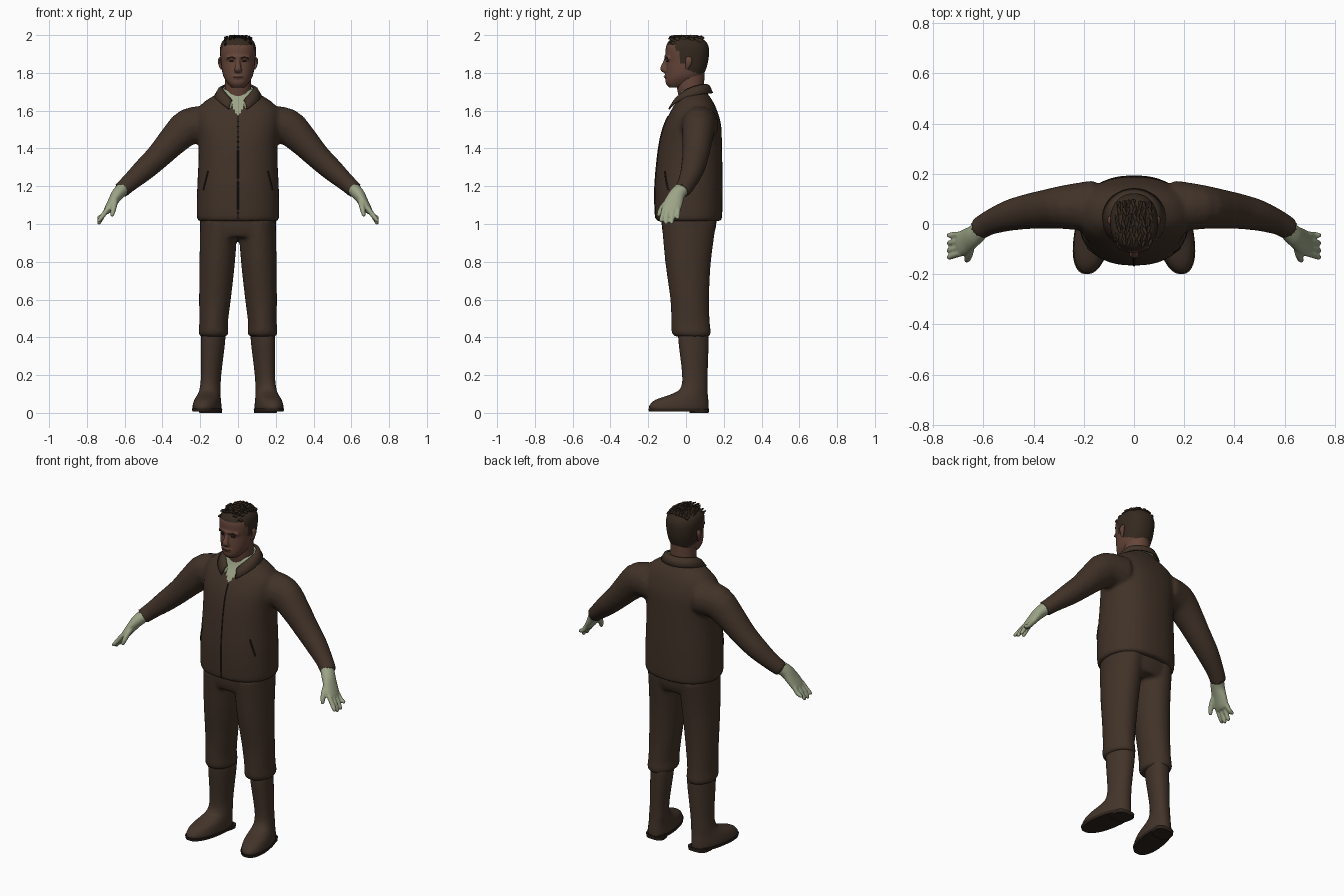
import bpy, bmesh, math, random
from mathutils import Vector

if "Cube" in bpy.data.objects:
    bpy.data.objects.remove(bpy.data.objects["Cube"])
random.seed(4)


def material(name, rgb):
    m = bpy.data.materials.new(name)
    m.use_nodes = True
    m.diffuse_color = (*rgb, 1)
    node = next(n for n in m.node_tree.nodes if n.type == "BSDF_PRINCIPLED")
    node.inputs["Base Color"].default_value = (*rgb, 1)
    node.inputs["Roughness"].default_value = 0.8
    return m


CLOTH = material("brown cloth", (.052, .032, .021))
LEATHER = material("boot leather", (.055, .034, .023))
SOLE = material("dark sole", (.025, .016, .011))
SEAM = material("dark seam", (.018, .011, .008))
SKIN = material("skin", (.13, .06, .042))
LIP = material("lip", (.075, .03, .022))
HAIR = material("hair", (.035, .022, .014))
PALE = material("pale green", (.33, .37, .24))


def smooth_rows(rows, k=4):
    """Catmull-Rom interpolation of number rows."""
    out = []
    for i in range(len(rows) - 1):
        a, b, c, d = (rows[min(max(i + j, 0), len(rows) - 1)] for j in (-1, 0, 1, 2))
        for t in (j / k for j in range(k)):
            out.append([q + .5 * t * (r - p + t * (2*p - 5*q + 4*r - s + t * (3*(q - r) + s - p)))
                        for p, q, r, s in zip(a, b, c, d)])
    return out + [list(rows[-1])]


def skin_rings(bm, rings):
    loops = [[bm.verts.new(p) for p in ring] for ring in rings]
    n = len(loops[0])
    for a, b in zip(loops, loops[1:]):
        for i in range(n):
            bm.faces.new((a[i], a[(i + 1) % n], b[(i + 1) % n], b[i]))
    bm.faces.new(loops[0])
    bm.faces.new(loops[-1])


def stack(bm, rows, side=1, power=2.0, splay=0, n=32, k=4):
    """Horizontal rings; row = z, centre x, half width, front y, back y."""
    rings = []
    for z, cx, rx, y0, y1 in smooth_rows(rows, k):
        ring = []
        for i in range(n):
            a = 2 * math.pi * i / n
            c, s = (math.copysign(abs(v) ** (2 / power), v) for v in (math.cos(a), math.sin(a)))
            y = (y0 + y1) / 2 + s * (y1 - y0) / 2
            ring.append((side * (cx + rx * c - splay * (y - .05)), y, z))
        rings.append(ring)
    skin_rings(bm, rings)


def limb(bm, rows, side=1, n=16, k=3):
    """Rings across a path; row = x, y, z, half depth, half height."""
    rows = smooth_rows(rows, k)
    pts = [Vector(r[:3]) for r in rows]
    rings = []
    for i, r in enumerate(rows):
        t = (pts[min(i + 1, len(pts) - 1)] - pts[max(i - 1, 0)]).normalized()
        u = Vector((0, 1, 0))
        u = (u - t * u.dot(t)).normalized()
        v = t.cross(u)
        ring = []
        for j in range(n):
            a = 2 * math.pi * j / n
            p = pts[i] + u * r[3] * math.cos(a) + v * r[4] * math.sin(a)
            ring.append((side * p.x, p.y, p.z))
        rings.append(ring)
    skin_rings(bm, rings)


def finish(name, bm, mats, voxel=0, relax=5, angle=50):
    bmesh.ops.recalc_face_normals(bm, faces=bm.faces)
    me = bpy.data.meshes.new(name)
    bm.to_mesh(me)
    bm.free()
    for m in mats:
        me.materials.append(m)
    ob = bpy.data.objects.new(name, me)
    bpy.context.collection.objects.link(ob)
    bpy.ops.object.select_all(action="DESELECT")
    ob.select_set(True)
    bpy.context.view_layer.objects.active = ob
    if voxel:
        mod = ob.modifiers.new("merge", "REMESH")
        mod.mode, mod.voxel_size = "VOXEL", voxel
        bpy.ops.object.modifier_apply(modifier="merge")
        mod = ob.modifiers.new("relax", "SMOOTH")
        mod.factor, mod.iterations = .5, relax
        bpy.ops.object.modifier_apply(modifier="relax")
    bpy.ops.object.shade_smooth_by_angle(angle=math.radians(angle))
    bpy.context.view_layer.update()
    return ob


def line_on(name, target, points, radius, mat):
    """Thin raised line laid on the front of a part; points are x, z."""
    cu = bpy.data.curves.new(name, "CURVE")
    cu.dimensions, cu.bevel_depth, cu.bevel_resolution = "3D", radius, 1
    cu.use_fill_caps = True
    sp = cu.splines.new("POLY")
    sp.points.add(len(points) - 1)
    for p, (x, z) in zip(sp.points, points):
        hit = target.ray_cast((x, -1, z), (0, 1, 0))[1]
        p.co = (x, hit.y, z, 1)
    cu.materials.append(mat)
    bpy.context.collection.objects.link(bpy.data.objects.new(name, cu))


# Jacket: torso and sleeves merged, with the open neck in shirt colour
bm = bmesh.new()
stack(bm, [(1.015, 0, .212, -.155, .185), (1.05, 0, .219, -.163, .192), (1.2, 0, .216, -.165, .194),
           (1.35, 0, .209, -.152, .192), (1.45, 0, .212, -.137, .19), (1.53, 0, .222, -.114, .185),
           (1.6, 0, .217, -.08, .165), (1.65, 0, .175, -.05, .142), (1.69, 0, .11, -.035, .115),
           (1.715, 0, .088, -.03, .105)], power=2.3)
for s in (1, -1):
    limb(bm, [(.16, .07, 1.525, .105, .1), (.26, .068, 1.515, .09, .098), (.34, .06, 1.445, .08, .082),
              (.42, .05, 1.36, .071, .068), (.5, .033, 1.285, .062, .06), (.58, .003, 1.213, .049, .047),
              (.62, -.022, 1.177, .046, .044)], s)
jacket = finish("jacket", bm, [CLOTH, PALE], .011, 5)
for f in jacket.data.polygons:
    c = f.center
    f.material_index = int(c.y < .03 and c.z > 1.575 and abs(c.x) < (c.z - 1.57) * .62)

# Front zip, side pockets
line_on("zip", jacket, [(0, 1.03 + .027 * i) for i in range(21)], .004, SEAM)
for s in (1, -1):
    line_on("pocket", jacket, [(s * (.183 - .005 * i), 1.18 + .02 * i) for i in range(6)], .005, SEAM)


# Collars: bands wrapped around the neck, open at the front
def collar(name, inner, outer, top, fall, drop, mat):
    bm = bmesh.new()
    prev = None
    for i in range(-18, 19):
        t = i / 18
        a, d = t * math.radians(158), drop * abs(t) ** 3
        mid = (inner + outer) / 2
        row = [bm.verts.new((r * math.sin(a), .035 + r * .88 * math.cos(a) - .25 * d, z - d))
               for r, z in ((inner, top), (mid, top - fall * .2), (outer + .3 * d * abs(math.sin(a)), top - fall))]
        if prev:
            for j in (0, 1):
                bm.faces.new((prev[j], row[j], row[j + 1], prev[j + 1]))
        prev = row
    ob = finish(name, bm, [mat])
    mod = ob.modifiers.new("thickness", "SOLIDIFY")
    mod.thickness, mod.offset = .009, 0


collar("jacket_collar", .083, .118, 1.738, .045, .085, CLOTH)
collar("shirt_collar", .072, .09, 1.732, .03, .095, PALE)

# Trousers: hips and both legs merged, gathered above the boots
bm = bmesh.new()
stack(bm, [(.93, 0, .185, -.115, .14), (.98, 0, .2, -.128, .158), (1.07, 0, .2, -.13, .165)], power=2.3)
for s in (1, -1):
    stack(bm, [(1.02, .1, .1, -.13, .162), (.8, .11, .094, -.11, .132), (.6, .122, .084, -.083, .122),
               (.48, .129, .076, -.078, .126), (.425, .13, .079, -.076, .132), (.405, .13, .07, -.06, .125)], s)
finish("trousers", bm, [CLOTH], .011, 4)

# Boots and soles
for s, label in ((1, "left"), (-1, "right")):
    bm = bmesh.new()
    stack(bm, [(.43, .13, .06, -.04, .12), (.38, .13, .062, -.04, .12), (.2, .142, .052, -.02, .114),
               (.13, .146, .054, -.03, .114), (.1, .148, .058, -.075, .115), (.07, .15, .066, -.16, .118),
               (.04, .151, .071, -.193, .12), (.018, .151, .07, -.193, .12)], s, 2.2, .15)
    finish(label + "_boot", bm, [LEATHER])
    bm = bmesh.new()
    stack(bm, [(.008, .151, .072, -.196, .12), (.024, .151, .074, -.2, .122)], s, 2.3, .15, k=1)
    stack(bm, [(0, .148, .058, .02, .12), (.02, .148, .06, .015, .122)], s, 3, .15, k=1)
    finish(label + "_sole", bm, [SOLE])

    # Glove: palm, four fingers and a thumb
    bm = bmesh.new()
    limb(bm, [(.6, -.01, 1.195, .038, .036), (.635, -.045, 1.16, .042, .034), (.665, -.066, 1.115, .05, .026),
              (.69, -.08, 1.075, .05, .02), (.7, -.082, 1.06, .045, .014)], s)
    for y, tip, z in ((-.042, -.045, 1.025), (-.068, -.076, 1.0), (-.094, -.106, .998), (-.117, -.132, 1.01)):
        limb(bm, [(.69, y, 1.08, .013, .014), (.715, (y + tip) / 2, 1.045, .0125, .013),
                  (.735, tip, z + .01, .011, .011), (.739, tip, z, .006, .006)], s, 10)
    limb(bm, [(.65, -.075, 1.135, .02, .02), (.655, -.115, 1.1, .017, .016), (.662, -.138, 1.065, .014, .013),
              (.668, -.147, 1.04, .008, .008)], s, 10)
    finish(label + "_glove", bm, [PALE], .0055, 2)

    # Ear
    bm = bmesh.new()
    limb(bm, [(.088, .01, 1.885, .008, .005), (.097, .015, 1.872, .018, .008), (.096, .012, 1.845, .015, .008),
              (.086, .003, 1.82, .007, .006)], s, 12)
    finish(label + "_ear", bm, [SKIN])

# Neck
bm = bmesh.new()
stack(bm, [(1.66, 0, .073, -.035, .1), (1.72, 0, .07, -.048, .096), (1.8, 0, .07, -.06, .098)])
finish("neck", bm, [SKIN])

# Head: skull, nose, brow and lips merged; hair chosen by height along the side
bm = bmesh.new()
stack(bm, [(1.722, 0, .033, -.09, -.02), (1.745, 0, .055, -.107, .04), (1.78, 0, .077, -.107, .085),
           (1.82, 0, .086, -.106, .106), (1.86, 0, .091, -.104, .117), (1.9, 0, .095, -.108, .122),
           (1.94, 0, .094, -.106, .12), (1.97, 0, .08, -.09, .102), (1.988, 0, .05, -.06, .07)], power=2.2)
limb(bm, [(0, -.1, 1.882, .011, .011), (0, -.113, 1.845, .014, .013), (0, -.121, 1.82, .016, .02),
          (0, -.105, 1.808, .01, .016)])
limb(bm, [(-.062, -.084, 1.878, .012, .009), (0, -.105, 1.885, .012, .01), (.062, -.084, 1.878, .012, .009)])
limb(bm, [(-.026, -.096, 1.778, .01, .009), (0, -.107, 1.78, .01, .011), (.026, -.096, 1.778, .01, .009)])
head = finish("head", bm, [SKIN, HAIR], .006, 3)
for f in head.data.polygons:
    y = f.center.y
    line = 1.945 if y < -.055 else 1.92 if y < -.035 else 1.85 if y < .01 else 1.815 - .35 * (y - .01)
    f.material_index = int(f.center.z > line)

# Eyes, brows, mouth
for s in (1, -1):
    line_on("eye", head, [(s * x, 1.861) for x in (.024, .034, .044)], .0045, SEAM)
    line_on("eyebrow", head, [(s * x, z) for x, z in ((.016, 1.878), (.036, 1.884), (.056, 1.878))], .004, HAIR)
line_on("mouth", head, [(.008 * i, 1.779) for i in range(-3, 4)], .003, LIP)

# Short tousled locks on the crown
bm = bmesh.new()
for i in range(7):
    for j in range(7):
        x, y = .021 * (i - 3) + random.uniform(-.005, .005), -.07 + .024 * j + random.uniform(-.006, .006)
        hit, p, nrm, _ = head.ray_cast((x, y, 3), (0, 0, -1))
        if hit and p.z > 1.945:
            lean = random.uniform(-.008, .008)
            limb(bm, [(p.x, p.y + .012, p.z - .006, .011, .009), (p.x, p.y, p.z + .006, .009, .007),
                      (p.x + lean, p.y - .018, p.z + .008, .003, .003)], 1, 7, 2)
finish("hair_locks", bm, [HAIR])
